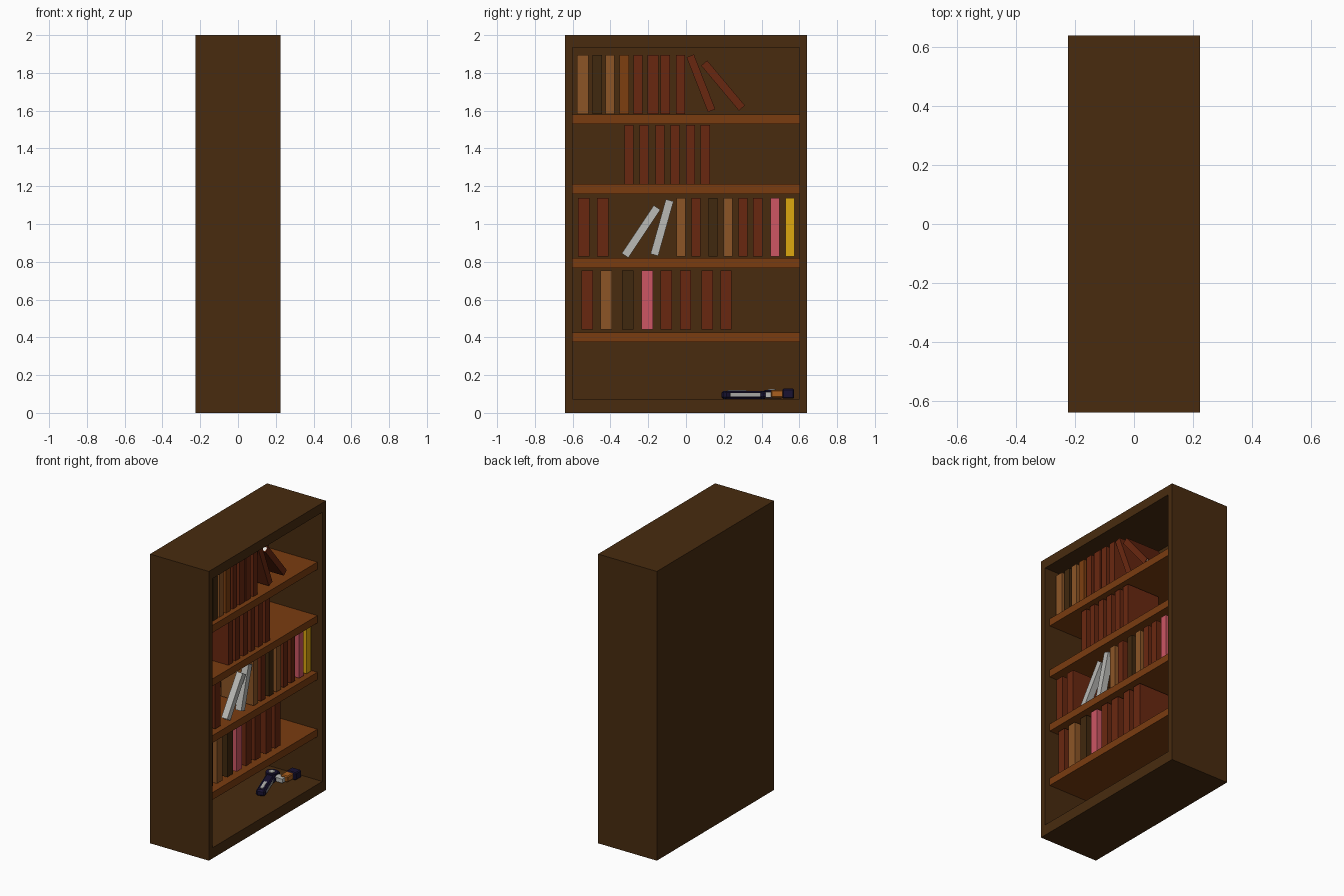
import bpy, bmesh
from math import radians, atan2
from mathutils import Matrix, Vector

if "Cube" in bpy.data.objects:
    bpy.data.objects.remove(bpy.data.objects["Cube"])


def material(name, r, g, b):
    m = bpy.data.materials.new(name)
    lin = [((c / 255 + 0.055) / 1.055) ** 2.4 if c > 10 else c / 255 / 12.92 for c in (r, g, b)]
    m.diffuse_color = (*lin, 1)
    m.use_nodes = True
    m.node_tree.nodes["Principled BSDF"].inputs["Base Color"].default_value = m.diffuse_color
    return m


M = {
    "case": material("dark_wood", 72, 43, 15),
    "shelf": material("shelf_wood", 122, 60, 16),
    "R": material("red_cover", 105, 39, 16),
    "T": material("tan_cover", 140, 85, 38),
    "D": material("dark_cover", 64, 40, 14),
    "O": material("orange_cover", 125, 63, 16),
    "P": material("pink_cover", 205, 86, 100),
    "Y": material("yellow_cover", 222, 168, 15),
    "S": material("silver_cover", 186, 186, 182),
    "pages": material("pages", 235, 232, 225),
    "navy": material("navy", 24, 18, 50),
    "grip": material("grip_orange", 170, 95, 30),
}


def finish(name, bm, mats):
    bmesh.ops.recalc_face_normals(bm, faces=bm.faces[:])
    me = bpy.data.meshes.new(name)
    bm.to_mesh(me)
    bm.free()
    ob = bpy.data.objects.new(name, me)
    bpy.context.collection.objects.link(ob)
    for m in mats:
        me.materials.append(M[m])
    return ob


def add_box(bm, lo, hi, mat=0):
    lo, hi = Vector(lo), Vector(hi)
    s = hi - lo
    r = bmesh.ops.create_cube(bm, size=1, matrix=Matrix.Translation((lo + hi) / 2) @ Matrix.Diagonal((*s, 1)))
    for f in {f for v in r["verts"] for f in v.link_faces}:
        f.material_index = mat


def box(name, lo, hi, mat, at=(0, 0, 0), turn=0, bevel=0):
    bm = bmesh.new()
    add_box(bm, lo, hi)
    if bevel:
        bmesh.ops.bevel(bm, geom=bm.edges[:], offset=bevel, segments=1, affect='EDGES')
    ob = finish(name, bm, [mat])
    ob.location = at
    ob.rotation_euler.z = turn
    return ob


# Case: block whose +x side is inset to a frame and pushed in
bm = bmesh.new()
add_box(bm, (-0.225, -0.64, 0), (0.225, 0.64, 2))
front = max(bm.faces, key=lambda f: f.calc_center_median().x)
bmesh.ops.inset_region(bm, faces=[front], thickness=0.04)
for v in front.verts:
    v.co.y = 0.6 if v.co.y > 0 else -0.6
    v.co.z = 1.935 if v.co.z > 1 else 0.074
inner = bmesh.ops.extrude_face_region(bm, geom=[front])
bmesh.ops.delete(bm, geom=[front], context='FACES_ONLY')
for v in [g for g in inner["geom"] if isinstance(g, bmesh.types.BMVert)]:
    v.co.x = -0.185
finish("bookcase_case", bm, ["case"])

# Shelves
for i, z in enumerate((0.374, 0.768, 1.16, 1.53)):
    box(f"shelf_{i + 1}", (-0.186, -0.6, z), (0.187, 0.6, z + 0.051), "shelf")


# Book: U-shaped cover (spine towards +x) around an inset page block
def book(name, y, z, thick, height, color, lean=0, depth=0.25):
    a, h, c = thick / 2, height / 2, 0.006
    x1 = 0.155
    x0 = x1 - depth
    prof = [(x0, -a), (x1, -a), (x1, a), (x0, a),
            (x0, a - c), (x1 - c, a - c), (x1 - c, c - a), (x0, c - a)]
    bm = bmesh.new()
    f = bm.faces.new([bm.verts.new((px, py, -h)) for px, py in prof])
    ext = bmesh.ops.extrude_face_region(bm, geom=[f])
    bmesh.ops.translate(bm, vec=(0, 0, height),
                        verts=[g for g in ext["geom"] if isinstance(g, bmesh.types.BMVert)])
    add_box(bm, (x0 + 0.005, c - a, -h + 0.005), (x1 - c, a - c, h - 0.005), 1)
    ob = finish(name, bm, [color, "pages"])
    ob.location = (0, y, z)
    ob.rotation_euler.x = radians(lean)


# Upright rows: base height, then (colour, centre y, thickness)
W, N = 0.06, 0.048
rows = [
    (0.443, [("R", -.523, W), ("T", -.423, W), ("D", -.308, W), ("P", -.206, W),
             ("R", -.104, W), ("R", -.003, W), ("R", .113, W), ("R", .212, W)]),
    (0.828, [("R", -.542, W), ("R", -.44, W), ("T", -.027, N), ("R", .053, N), ("D", .143, N),
             ("T", .222, N), ("R", .302, N), ("R", .38, N), ("P", .471, N), ("Y", .55, N)]),
    (1.213, [("R", -.302, N), ("R", -.223, N), ("R", -.138, N), ("R", -.058, N),
             ("R", .024, N), ("R", .102, N)]),
    (1.583, [("T", -.547, W), ("D", -.47, N), ("T", -.402, N), ("O", -.327, N),
             ("R", -.254, N), ("R", -.175, W), ("R", -.11, N), ("R", -.03, N)]),
]
for r, (z, books) in enumerate(rows):
    for i, (col, y, t) in enumerate(books):
        book(f"book_{r + 1}_{i + 1}", y, z + 0.155, t, 0.311, col)

# Leaning books
book("leaning_book_1", 0.079, 1.745, 0.042, 0.311, "R", 21.3)
book("leaning_book_2", 0.196, 1.733, 0.042, 0.311, "R", 40)
book("leaning_booklet_1", -0.238, 0.96, 0.042, 0.305, "S", -33.7, 0.045)
book("leaning_booklet_2", -0.127, 0.981, 0.042, 0.3, "S", -15.7, 0.045)

# Toy pistol lying on the bottom: local +x runs from muzzle to rear
at = (0.035, 0.195, 0.074)
turn = atan2(0.31, -0.115)
box("pistol_barrel", (0, -0.03, 0), (0.24, 0.03, 0.043), "navy", at, turn, 0.01)
box("pistol_barrel_strip", (0.03, -0.033, 0.013), (0.21, 0.033, 0.03), "S", at, turn)
box("pistol_top_strip", (0.03, -0.01, 0.03), (0.13, 0.01, 0.046), "S", at, turn)
box("pistol_frame", (0.2, -0.042, 0.003), (0.33, 0.03, 0.04), "navy", at, turn, 0.01)
for nm, rad, top, mat in (("pistol_drum", 0.04, 0.048, "navy"), ("pistol_drum_cap", 0.02, 0.052, "S")):
    bm = bmesh.new()
    bmesh.ops.create_cone(bm, cap_ends=True, segments=16, radius1=rad, radius2=rad, depth=top - 0.003)
    finish(nm, bm, [mat]).location = (-0.06, 0.455, 0.074 + (top + 0.003) / 2)
box("pistol_grip_neck", (-0.02, 0.42, 0.082), (0.045, 0.475, 0.11), "S")
box("pistol_grip", (0.01, 0.45, 0.08), (0.065, 0.52, 0.122), "grip", bevel=0.006)
box("pistol_grip_end", (0.012, 0.51, 0.076), (0.085, 0.573, 0.128), "navy", bevel=0.006)
